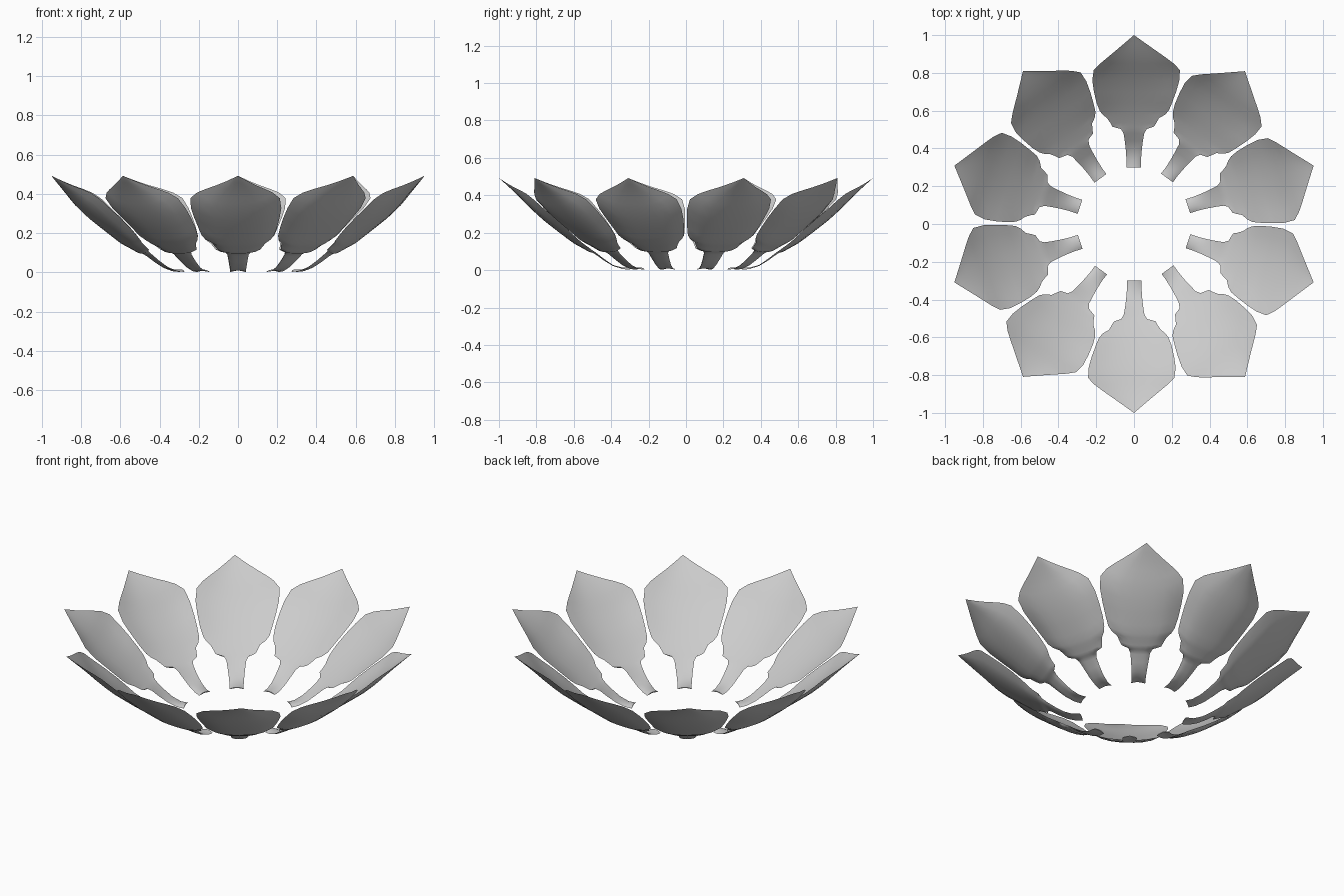
import bpy, bmesh, math
from mathutils import Matrix

# Petal stations: radius, centre height, left half-width, right half-width, edge lift
ROWS = [
    (0.300, 0.014, 0.041, 0.037, -0.012),
    (0.340, 0.014, 0.040, 0.037, -0.008),
    (0.390, 0.027, 0.043, 0.041, 0.000),
    (0.440, 0.058, 0.049, 0.047, 0.003),
    (0.480, 0.088, 0.055, 0.054, 0.004),
    (0.503, 0.103, 0.070, 0.068, 0.005),
    (0.515, 0.110, 0.115, 0.105, 0.007),
    (0.535, 0.122, 0.125, 0.118, 0.009),
    (0.560, 0.138, 0.142, 0.132, 0.012),
    (0.578, 0.150, 0.165, 0.163, 0.016),
    (0.600, 0.165, 0.182, 0.184, 0.021),
    (0.640, 0.194, 0.198, 0.201, 0.031),
    (0.700, 0.240, 0.212, 0.223, 0.038),
    (0.760, 0.287, 0.221, 0.240, 0.041),
    (0.815, 0.337, 0.213, 0.243, 0.041),
    (0.850, 0.370, 0.178, 0.210, 0.036),
    (0.880, 0.397, 0.142, 0.170, 0.026),
    (0.920, 0.431, 0.094, 0.113, 0.012),
    (0.960, 0.462, 0.047, 0.056, 0.004),
]
TIP = (0.0, 1.0, 0.492)
STEPS = [-1, -0.75, -0.5, -0.25, 0, 0.25, 0.5, 0.75, 1]


def petal_mesh():
    """Cupped leaf blade on a narrow stalk: two skins that meet at the rim."""
    bm = bmesh.new()
    tip = bm.verts.new(TIP)
    for side in (0, 1):
        grid = []
        for r, z, left, right, lift in ROWS:
            thick = min(0.022, 0.12 * left) * side
            grid.append([bm.verts.new((t * (left if t < 0 else right), r,
                                       z + lift * abs(t) ** 2.2 - thick * (1 - t ** 4)))
                         for t in STEPS])
        for a, b in zip(grid, grid[1:]):
            for i in range(len(STEPS) - 1):
                bm.faces.new((a[i], a[i + 1], b[i + 1], b[i]))
        for i in range(len(STEPS) - 1):
            bm.faces.new((grid[-1][i], grid[-1][i + 1], tip))
        if side == 0:
            top_end = grid[0]
        else:
            # Close the inner end of the stalk
            for i in range(len(STEPS) - 1):
                bm.faces.new((top_end[i], top_end[i + 1], grid[0][i + 1], grid[0][i]))
    bmesh.ops.remove_doubles(bm, verts=bm.verts[:], dist=0.0001)
    # Rest the stalk ends on the ground
    for v in bm.verts:
        v.co.z = max(v.co.z, 0.0)
    bmesh.ops.recalc_face_normals(bm, faces=bm.faces[:])
    me = bpy.data.meshes.new("petal")
    bm.to_mesh(me)
    bm.free()
    return me


# Ring of ten petals
mesh = petal_mesh()
mesh.shade_smooth()
mesh.set_sharp_from_angle(angle=math.radians(60))
for k in range(10):
    ob = bpy.data.objects.new(f"petal_{k + 1}", mesh)
    ob.matrix_world = Matrix.Rotation(math.radians(36 * k), 4, 'Z')
    bpy.context.collection.objects.link(ob)
